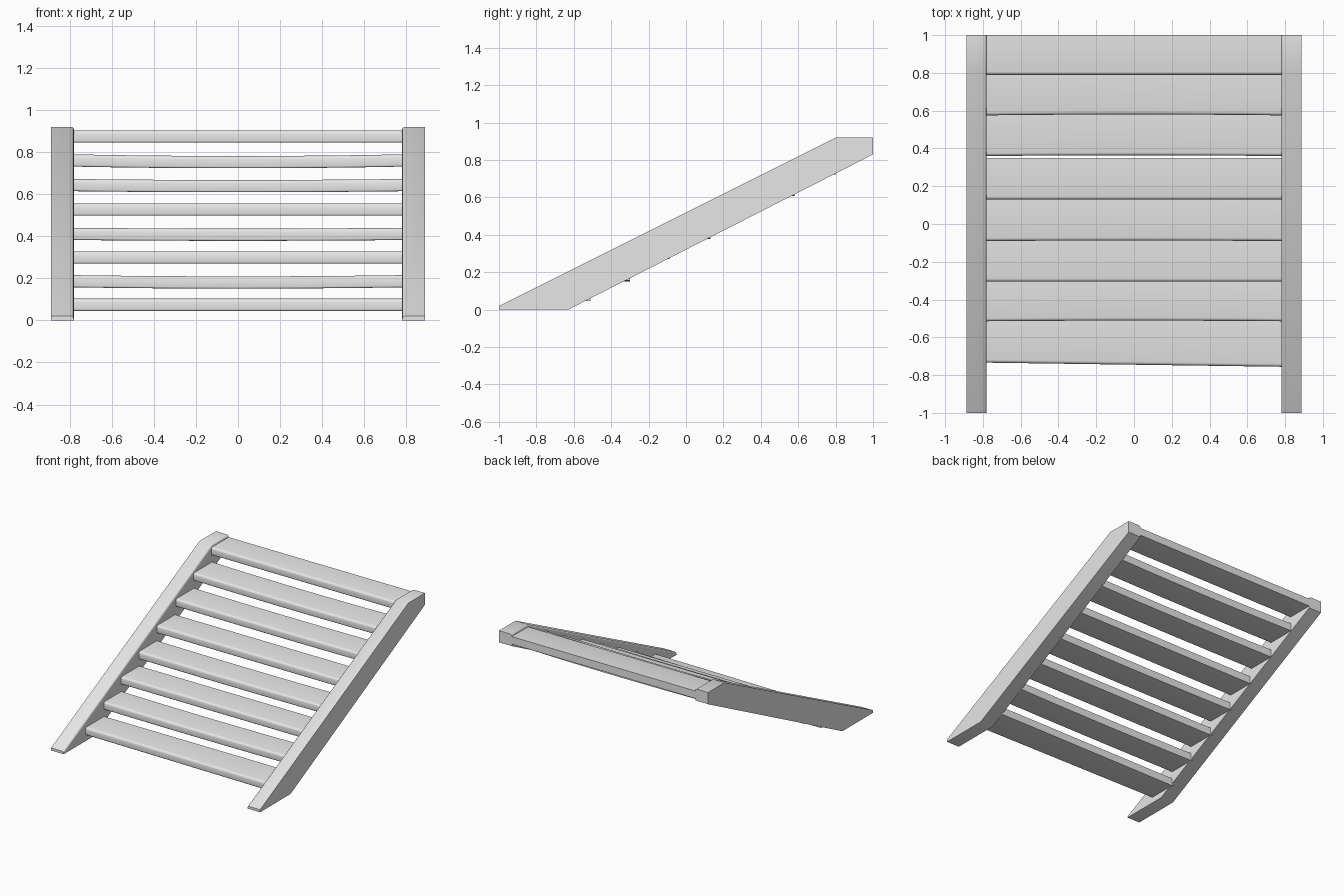
import bpy, bmesh, math

cube = bpy.data.objects.get("Cube")
if cube:
    bpy.data.objects.remove(cube, do_unlink=True)

GREY = (0.8, 0.8, 0.8, 1.0)
grey = bpy.data.materials.new("plain grey")
grey.use_nodes = True
grey.diffuse_color = GREY
grey.node_tree.nodes["Principled BSDF"].inputs["Base Color"].default_value = GREY


def loft(bm, rings):
    """Skin a list of equal closed rings and cap both ends."""
    rows = [[bm.verts.new(p) for p in ring] for ring in rings]
    for a, b in zip(rows, rows[1:]):
        for i in range(len(a)):
            j = (i + 1) % len(a)
            bm.faces.new((a[i], a[j], b[j], b[i]))
    bm.faces.new(rows[0])
    bm.faces.new(rows[-1])
    bmesh.ops.recalc_face_normals(bm, faces=bm.faces)


def finish(bm, name):
    mesh = bpy.data.meshes.new(name)
    bm.to_mesh(mesh)
    bm.free()
    mesh.materials.append(grey)
    obj = bpy.data.objects.new(name, mesh)
    bpy.context.collection.objects.link(obj)
    bpy.ops.object.select_all(action='DESELECT')
    obj.select_set(True)
    bpy.context.view_layer.objects.active = obj
    bpy.ops.object.shade_smooth_by_angle(angle=math.radians(35))


# Side stringers: sloped plank with level foot and top, inner upper edge rounded
INNER, OUTER = 0.78, 0.888
PROFILE = [(-1, 0), (-0.63, 0), (1, 0.83), (1, 0.92), (0.8, 0.92), (-1, 0.02)]
for name, side in (("left_stringer", 1), ("right_stringer", -1)):
    bm = bmesh.new()
    loft(bm, [[(side * x, y, z) for y, z in PROFILE] for x in (INNER, OUTER)])
    upper = [e for e in bm.edges
             if all(abs(v.co.x) < INNER + 0.01 for v in e.verts)
             and any(f.normal.z > 0.5 for f in e.link_faces)]
    bmesh.ops.bevel(bm, geom=upper, offset=0.014, segments=3,
                    profile=0.5, affect='EDGES')
    finish(bm, name)

# Treads: front y, back y, underside z, sag in the middle, skew of the front edge
TREADS = [
    (-0.745, -0.51, 0.045, 0.0, -0.011),
    (-0.515, -0.30, 0.157, 0.006, 0.0),
    (-0.305, -0.085, 0.270, 0.0, 0.0),
    (-0.09, 0.13, 0.382, 0.004, 0.0),
    (0.13, 0.35, 0.498, 0.0, 0.0),
    (0.36, 0.58, 0.614, 0.005, 0.0),
    (0.575, 0.80, 0.731, 0.008, 0.0),
    (0.79, 1.0, 0.845, 0.0, 0.0),
]
THICK, HALF, STEPS = 0.058, 0.79, 8


def tread_ring(x, front, back, z, sag, skew):
    """Cross-section with rounded nose corners at one station along the tread."""
    t = x / HALF
    drop = sag * (1 - t * t)
    y0, z0, z1 = front + skew * t + drop * 0.6, z - drop, z + THICK - drop
    ring = [(x, back, z1), (x, back, z0)]
    for radius, start, cz in ((0.008, 270, z0 + 0.008), (0.016, 180, z1 - 0.016)):
        for k in range(4):
            a = math.radians(start - 30 * k)
            ring.append((x, y0 + radius + radius * math.cos(a), cz + radius * math.sin(a)))
    return ring


for n, spec in enumerate(TREADS, 1):
    bm = bmesh.new()
    stations = [HALF * (2 * i / STEPS - 1) for i in range(STEPS + 1)]
    loft(bm, [tread_ring(x, *spec) for x in stations])
    finish(bm, f"tread_{n}")
